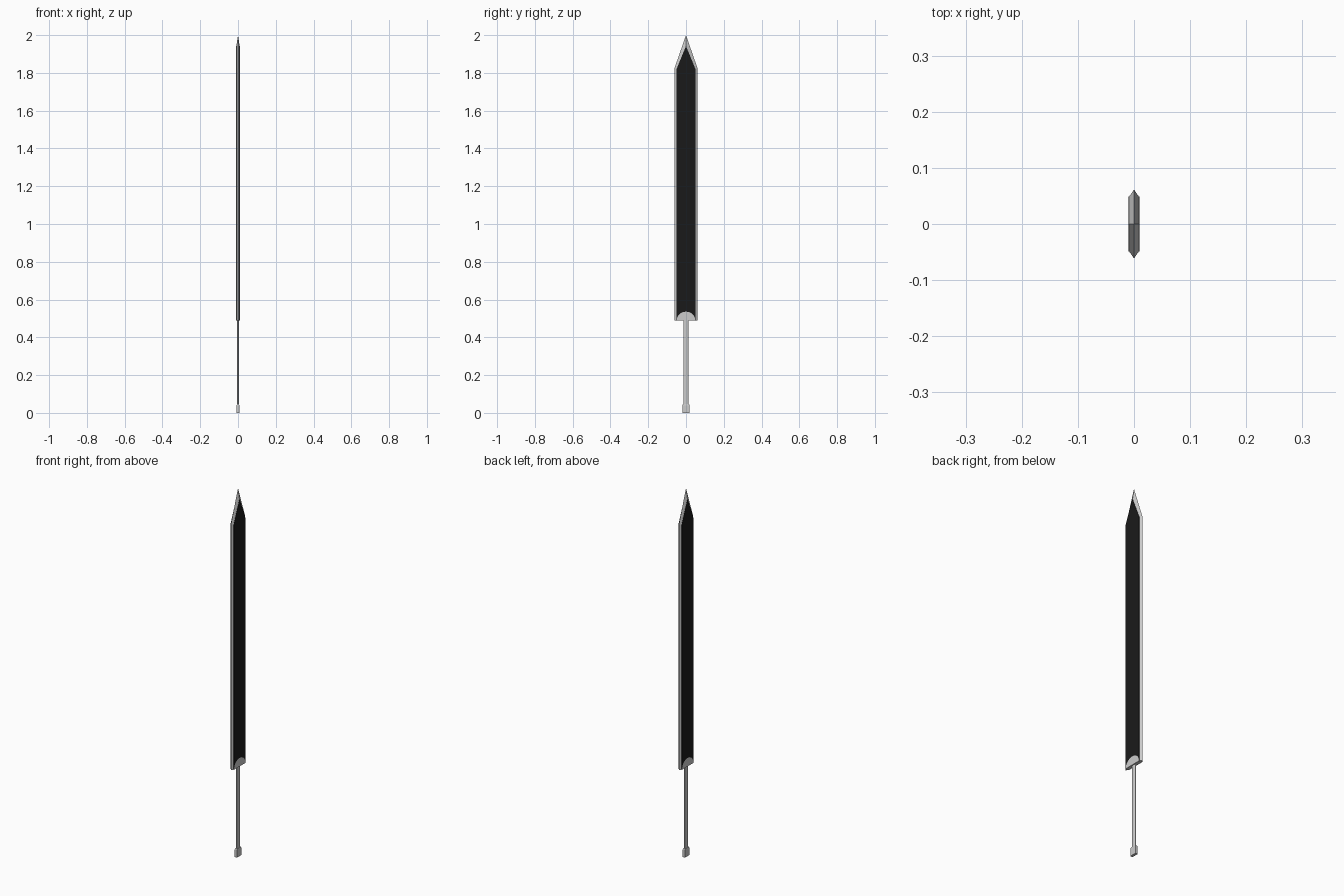
import bpy, bmesh, math

if "Cube" in bpy.data.objects:
    bpy.data.objects.remove(bpy.data.objects["Cube"])


def material(name, color):
    m = bpy.data.materials.new(name)
    m.diffuse_color = color
    m.use_nodes = True
    m.node_tree.nodes["Principled BSDF"].inputs["Base Color"].default_value = m.diffuse_color
    return m


def loft(name, sections, mat=None):
    """Join equal-length vertex loops in order and cap both ends."""
    bm = bmesh.new()
    loops = [[bm.verts.new(p) for p in s] for s in sections]
    n = len(loops[0])
    for a, b in zip(loops, loops[1:]):
        for i in range(n):
            j = (i + 1) % n
            bm.faces.new((a[i], a[j], b[j], b[i]))
    bm.faces.new(loops[0])
    bm.faces.new(loops[-1])
    bmesh.ops.recalc_face_normals(bm, faces=bm.faces)
    me = bpy.data.meshes.new(name)
    bm.to_mesh(me)
    bm.free()
    ob = bpy.data.objects.new(name, me)
    bpy.context.collection.objects.link(ob)
    if mat:
        me.materials.append(mat)
    return ob


def plate(name, outline, half, mat=None):
    """Flat plate: a (y, z) outline extruded along x."""
    return loft(name, [[(x, y, z) for y, z in outline] for x in (-half, half)], mat)


def octagon(z, rx, ry):
    angles = [math.radians(22.5 + 45 * i) for i in range(8)]
    k = 1 / math.cos(math.radians(22.5))
    return [(rx * k * math.cos(a), ry * k * math.sin(a), z) for a in angles]


def box(z, rx, ry):
    return [(-rx, -ry, z), (rx, -ry, z), (rx, ry, z), (-rx, ry, z)]


BASE, SHOULDER = 0.49, 1.823
black = material("black", (0.01, 0.01, 0.01, 1))


def blade_outline(w, tip):
    return [(-w, BASE), (w, BASE), (w, SHOULDER), (0, tip), (-w, SHOULDER)]


# Sharpened steel body, thin at the rim and thick at the inner outline
inner, outer = blade_outline(0.049, 1.942), blade_outline(0.0615, 2.0)
loft("blade_edge", [[(x, y, z) for y, z in o]
                    for x, o in ((-0.0085, inner), (0, outer), (0.0085, inner))])

# Rounded collar at the foot of the blade
arc = [(0.049 * math.cos(math.pi * i / 16), BASE + 0.046 * math.sin(math.pi * i / 16))
       for i in range(17)]
plate("collar", arc, 0.01)

# Black centre panel, its lower end following the collar
plate("blade_core", arc[::-1] + [(0.049, SHOULDER), (0, 1.942), (-0.049, SHOULDER)],
      0.01, black)

# Grip and pommel
loft("grip", [octagon(0.04, 0.005, 0.0135), octagon(BASE + 0.005, 0.005, 0.0135)])
loft("pommel", [box(0, 0.007, 0.019), box(0.04, 0.007, 0.019), box(0.046, 0.006, 0.016)])
